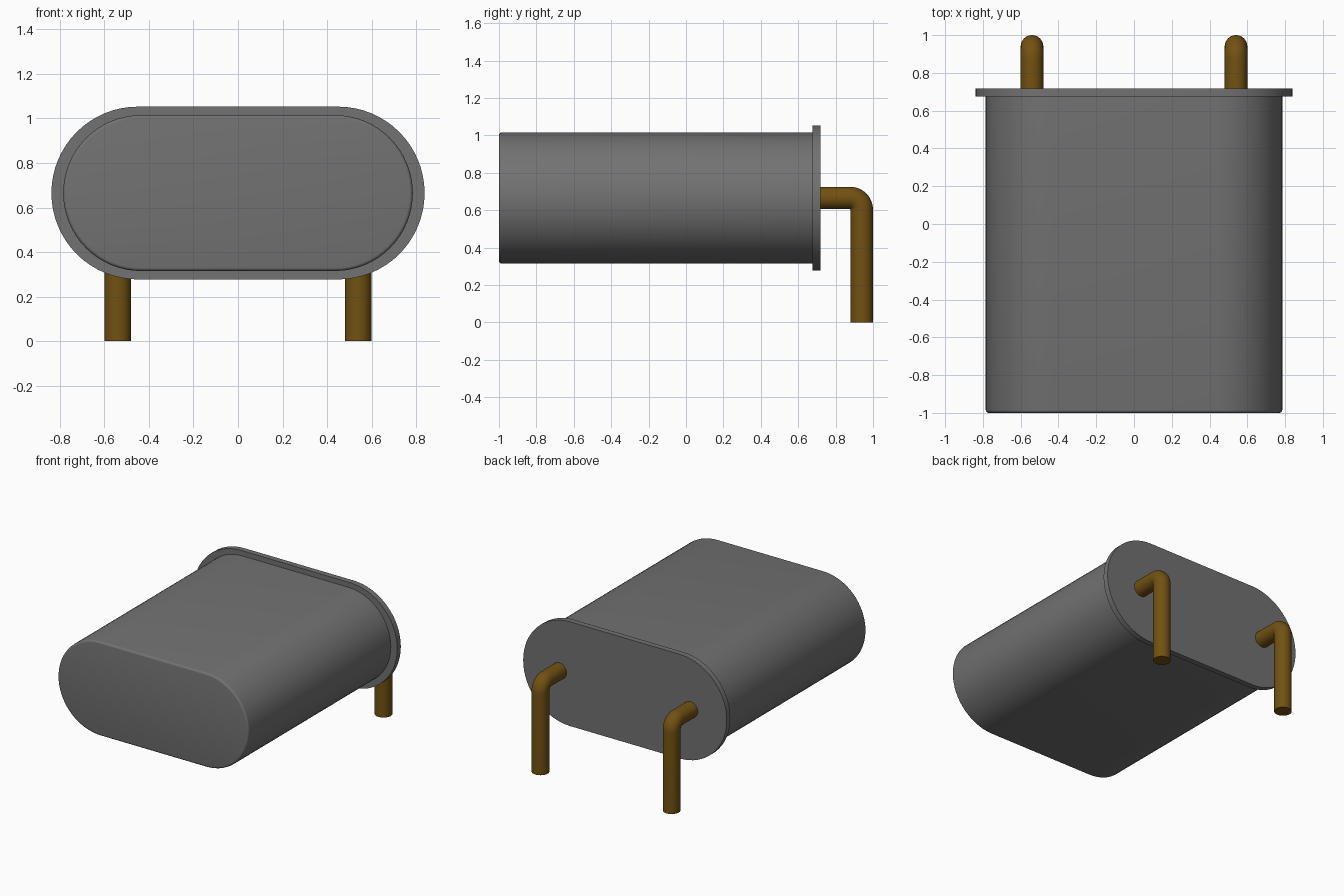
import bpy
import bmesh
import math
from mathutils import Matrix, Vector

cube = bpy.data.objects.get("Cube")
if cube:
    bpy.data.objects.remove(cube, do_unlink=True)

AXIS_Z = 0.665   # height of the can's long axis


def make_material(name, rgb):
    mat = bpy.data.materials.new(name)
    mat.use_nodes = True
    mat.diffuse_color = (*rgb, 1)
    mat.node_tree.nodes["Principled BSDF"].inputs["Base Color"].default_value = (*rgb, 1)
    return mat


def loft(name, rings, mat):
    """Skin a row of equal-length closed rings and cap both ends."""
    bm = bmesh.new()
    rows = [[bm.verts.new(p) for p in ring] for ring in rings]
    n = len(rows[0])
    for a, b in zip(rows, rows[1:]):
        for i in range(n):
            j = (i + 1) % n
            bm.faces.new((a[i], a[j], b[j], b[i]))
    bm.faces.new(rows[0])
    bm.faces.new(rows[-1])
    bmesh.ops.recalc_face_normals(bm, faces=bm.faces)
    mesh = bpy.data.meshes.new(name)
    bm.to_mesh(mesh)
    bm.free()
    mesh.materials.append(mat)
    obj = bpy.data.objects.new(name, mesh)
    bpy.context.collection.objects.link(obj)
    bpy.ops.object.select_all(action='DESELECT')
    obj.select_set(True)
    bpy.context.view_layer.objects.active = obj
    bpy.ops.object.shade_smooth_by_angle(angle=math.radians(35))
    return obj


def stadium(y, half_straight, radius, steps=32):
    """Rounded slot outline in the xz plane."""
    ring = []
    for side, start in ((1, -math.pi / 2), (-1, math.pi / 2)):
        for i in range(steps + 1):
            a = start + math.pi * i / steps
            ring.append((side * half_straight + radius * math.cos(a), y,
                         AXIS_Z + radius * math.sin(a)))
    return ring


grey = make_material("can_grey", (0.168, 0.168, 0.168))
brown = make_material("lead_brown", (0.168, 0.083, 0.006))

# Can body with a small rounded front edge
EDGE = 0.015
front = []
for k in range(5):
    a = math.pi / 2 * k / 4
    front.append(stadium(-1 + EDGE * (1 - math.sin(a)), 0.435,
                         0.35 - EDGE * (1 - math.cos(a))))
loft("can_body", front[::-1] + [stadium(0.68, 0.435, 0.35)], grey)

# Base flange
loft("base_flange", [stadium(0.676, 0.45, 0.388), stadium(0.718, 0.45, 0.388)], grey)

# Bent leads, swept along a path that turns down behind the flange
LEAD_R, BEND_R, LEAD_Y = 0.06, 0.063, 0.94
stations = [(0.71, AXIS_Z, 0.0)]
for k in range(13):
    a = math.pi / 2 * k / 12
    stations.append((LEAD_Y - BEND_R + BEND_R * math.sin(a),
                     AXIS_Z - BEND_R + BEND_R * math.cos(a), a))
stations.append((LEAD_Y, 0.0, math.pi / 2))

for name, x in (("left_lead", 0.54), ("right_lead", -0.54)):
    rings = []
    for y, z, a in stations:
        turn = Matrix.Rotation(-a, 3, 'X')
        rings.append([Vector((x, y, z)) + turn @ Vector((
            LEAD_R * math.cos(t), 0, LEAD_R * math.sin(t)))
            for t in (2 * math.pi * i / 32 for i in range(32))])
    loft(name, rings, brown)
